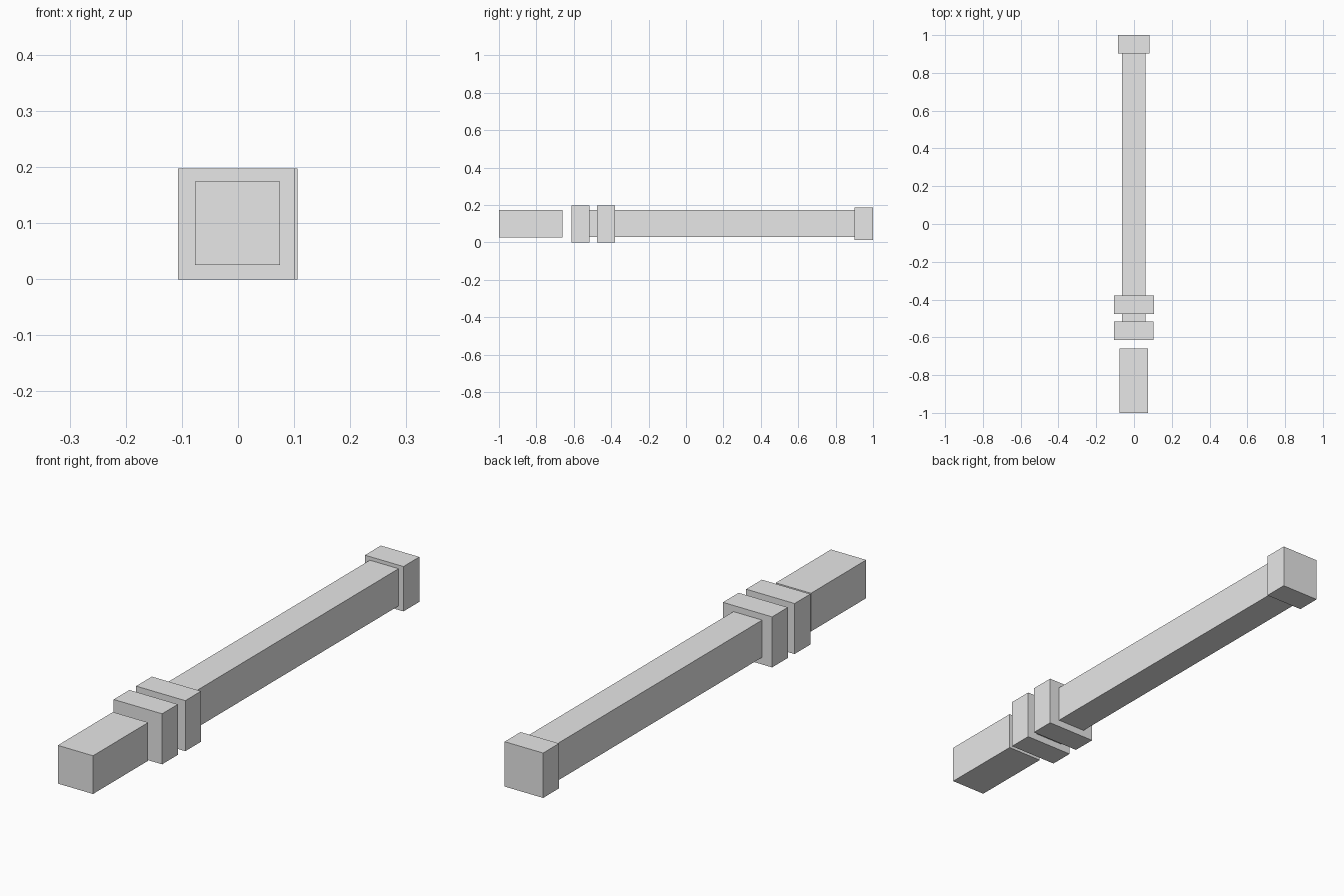
import bpy

cube = bpy.data.objects.get("Cube")
if cube:
    bpy.data.objects.remove(cube, do_unlink=True)

# Single plain grey for every part
grey = bpy.data.materials.new("light_grey")
grey.use_nodes = True
colour = (0.8, 0.8, 0.8, 1)
grey.diffuse_color = colour
grey.node_tree.nodes["Principled BSDF"].inputs["Base Color"].default_value = colour


def box(name, x, y, z):
    """Box spanning the given (low, high) ranges."""
    spans = (x, y, z)
    bpy.ops.mesh.primitive_cube_add(size=1, location=[(a + b) / 2 for a, b in spans])
    ob = bpy.context.object
    ob.name = name
    ob.scale = [b - a for a, b in spans]
    bpy.ops.object.transform_apply(location=False, rotation=False, scale=True)
    ob.data.materials.append(grey)
    return ob


# Short grip, set apart from the rest by a narrow gap
box("grip", (-0.077, 0.075), (-1, -0.66), (0.025, 0.174))

# Pair of square collars
box("front_collar", (-0.107, 0.102), (-0.613, -0.516), (0, 0.197))
box("rear_collar", (-0.106, 0.106), (-0.476, -0.379), (0, 0.197))

# Long shaft running through the collars to the end cap
box("shaft", (-0.063, 0.061), (-0.56, 0.95), (0.028, 0.173))
box("end_cap", (-0.084, 0.082), (0.902, 1), (0.012, 0.187))
